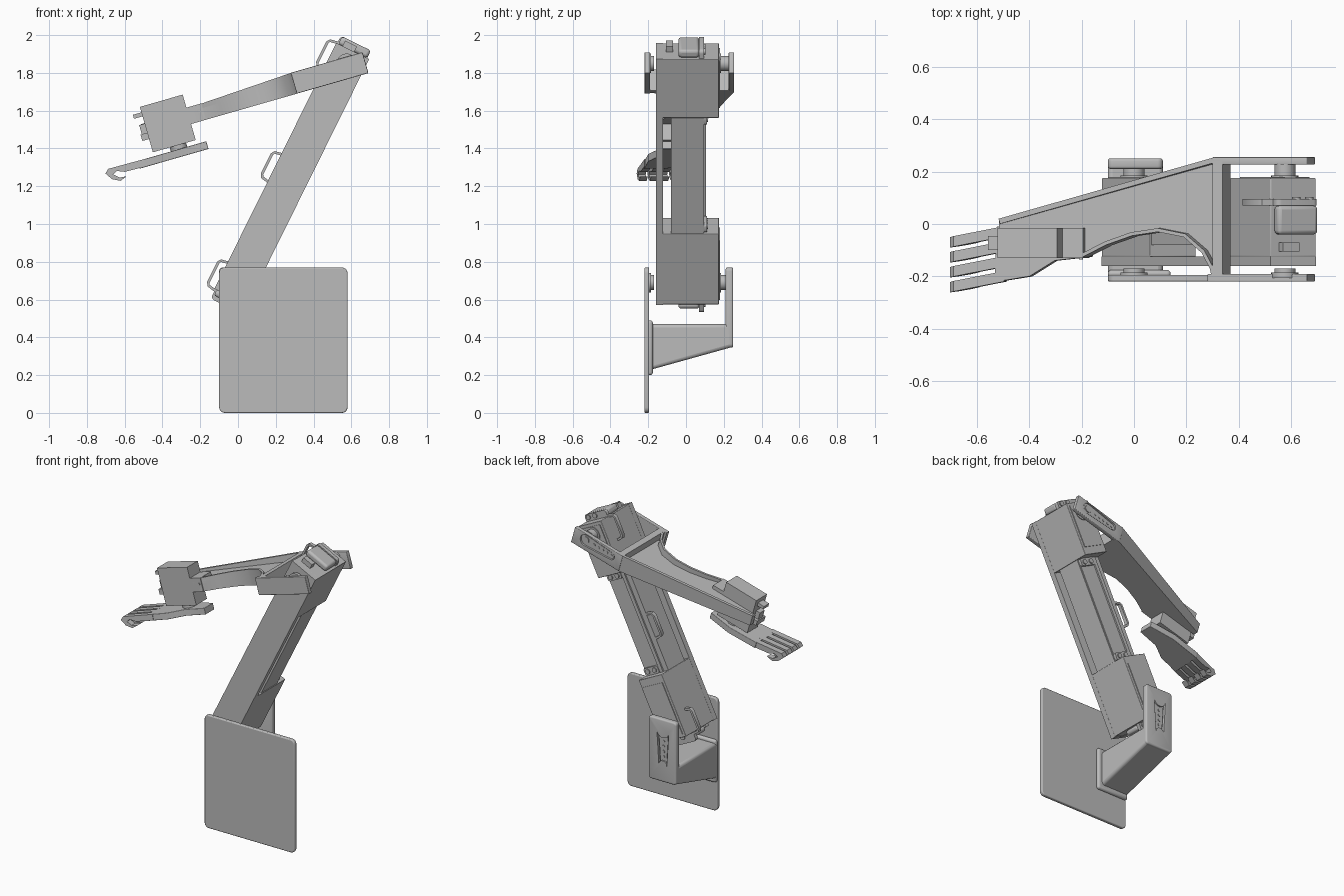
import bpy, bmesh, math
from mathutils import Matrix, Vector

cube = bpy.data.objects.get("Cube")
if cube:
    bpy.data.objects.remove(cube)

grey = bpy.data.materials.new("plain_grey")
grey.use_nodes = True
grey.diffuse_color = (0.5, 0.5, 0.5, 1)
grey.node_tree.nodes["Principled BSDF"].inputs["Base Color"].default_value = (0.5, 0.5, 0.5, 1)
parts = []


def frame(x, z, along, up):
    """Local x runs along the part, y stays world y, z is the part's up side."""
    return Matrix(((along[0], 0, up[0], x), (0, 1, 0, 0), (along[1], 0, up[1], z), (0, 0, 0, 1)))


BASE = Matrix.Identity(4)
ARM = frame(0, 0.69, (0.444, 0.896), (-0.896, 0.444))
FORE = frame(0.58, 1.84, (-0.961, -0.276), (-0.276, 0.961))


def prism(name, pts, axis, lo, hi, fr=BASE, bevel=0, warp=None):
    """Extrude a 2D outline from lo to hi along one local axis."""
    place = {"x": lambda p, d: Vector((d, p[0], p[1])),
             "y": lambda p, d: Vector((p[0], d, p[1])),
             "z": lambda p, d: Vector((p[0], p[1], d))}[axis]
    bm = bmesh.new()
    ends = [[place(p, d) for p in pts] for d in (lo, hi)]
    if warp:
        ends = [[warp(v) for v in ring] for ring in ends]
    a, b = [[bm.verts.new(fr @ v) for v in ring] for ring in ends]
    bm.faces.new(a)
    bm.faces.new(b[::-1])
    for i in range(len(a)):
        j = (i + 1) % len(a)
        bm.faces.new((a[i], a[j], b[j], b[i]))
    bmesh.ops.recalc_face_normals(bm, faces=bm.faces)
    me = bpy.data.meshes.new(name)
    bm.to_mesh(me)
    bm.free()
    me.materials.append(grey)
    ob = bpy.data.objects.new(name, me)
    bpy.context.collection.objects.link(ob)
    if bevel:
        mod = ob.modifiers.new("bevel", "BEVEL")
        mod.width, mod.segments, mod.limit_method = bevel, 3, "ANGLE"
    parts.append(ob)
    return ob


def rect(x0, x1, z0, z1, r=0):
    """Rectangle outline, with rounded corners when r is set."""
    if not r:
        return [(x0, z0), (x1, z0), (x1, z1), (x0, z1)]
    out = []
    for k, (cx, cz) in enumerate(((x1 - r, z1 - r), (x0 + r, z1 - r), (x0 + r, z0 + r), (x1 - r, z0 + r))):
        for i in range(6):
            t = math.pi / 2 * (k + i / 5)
            out.append((cx + r * math.cos(t), cz + r * math.sin(t)))
    return out


def box(name, xs, ys, zs, fr=BASE, bevel=0, r=0):
    return prism(name, rect(*xs, *zs, r), "y", *ys, fr, bevel)


def disc(name, x, z, r, y0, y1, fr=BASE):
    pts = [(x + r * math.cos(i * math.tau / 24), z + r * math.sin(i * math.tau / 24)) for i in range(24)]
    return prism(name, pts, "y", y0, y1, fr)


def ribbon(path, width):
    """Outline of an open band running beside a path."""
    p = [Vector(q) for q in path]
    side = []
    for i, q in enumerate(p):
        d = (p[min(i + 1, len(p) - 1)] - p[max(i - 1, 0)]).normalized()
        side.append(q + Vector((-d.y, d.x)) * width)
    return [tuple(q) for q in p + side[::-1]]


def capsule(x0, r0, x1, r1, turn=0):
    """Tapered round-ended outline running along x, or down z when turned."""
    pts = []
    for x, r, s in ((x0, r0, 1), (x1, r1, -1)):
        for i in range(9):
            t = math.pi * (0.5 + i / 8)
            pts.append((x + s * r * math.cos(t), s * r * math.sin(t)))
    return [(z, x) for x, z in pts] if turn else pts


def carve(ob, cutter):
    """Cut a recess, bake it and drop the cutter."""
    cutter.hide_render = True
    mod = ob.modifiers.new("recess", "BOOLEAN")
    mod.operation, mod.object, mod.solver = "DIFFERENCE", cutter, "EXACT"
    ev = ob.evaluated_get(bpy.context.evaluated_depsgraph_get())
    me = bpy.data.meshes.new_from_object(ev)
    ob.modifiers.clear()
    ob.data = me
    parts.remove(cutter)
    bpy.data.objects.remove(cutter)


# Base: broad mounting plate, sloping arm and rear post
box("mounting_plate", (-0.1, 0.58), (-0.22, -0.195), (0, 0.77), bevel=0.006, r=0.03)
prism("base_arm", [(-0.2, 0.225), (-0.2, 0.47), (0.24, 0.47), (0.25, 0.35)], "x", -0.1, 0.11, bevel=0.018)
box("base_arm_flare", (-0.1, 0.14), (-0.205, -0.175), (0.2, 0.49), bevel=0.014)
post = box("rear_post", (-0.1, 0.11), (0.21, 0.25), (0.345, 0.77), bevel=0.01, r=0.02)
carve(post, prism("post_cutter", capsule(0.69, 0.045, 0.46, 0.03, 1), "y", 0.232, 0.3))
prism("post_horn", capsule(0.69, 0.037, 0.465, 0.022, 1), "y", 0.225, 0.241)
disc("post_horn_bolt", 0, 0.69, 0.025, 0.235, 0.248)
for i in range(5):
    disc("post_horn_screw", 0, 0.62 - i * 0.035, 0.009, 0.235, 0.245)

# Upper arm: long side plate, beam and a servo at each end
box("arm_side_plate", (-0.085, 1.368), (-0.16, -0.123), (-0.097, 0.097), ARM)
box("arm_beam", (0.3, 1.05), (-0.08, 0.09), (-0.092, 0.092), ARM)
box("arm_beam_rail", (0.3, 1.05), (0.085, 0.105), (0.03, 0.055), ARM)
box("arm_rear_strip", (-0.14, 1.413), (0.07, 0.095), (-0.085, 0.092), ARM, r=0.02)
for label, mid, d, start, stop in (("lower", 0, 1, -0.082, 0.335), ("upper", 1.295, -1, -0.072, 0.275)):
    def span(a, b):
        return tuple(sorted((mid + d * a, mid + d * b)))
    box(label + "_servo", span(start, stop), (-0.125, 0.175), (-0.097, 0.097), ARM, bevel=0.004)
    box(label + "_servo_lid", span(start + 0.02, stop - 0.05), (0.17, 0.18), (-0.08, 0.08), ARM)
    box(label + "_end_block", span(-0.118, start), (-0.04, 0.07), (-0.085, 0.085), ARM, bevel=0.015)
    box(label + "_end_clip", span(-0.105, start), (-0.105, -0.07), (-0.01, 0.06), ARM)
    box(label + "_inner_lug", span(stop, stop + 0.05), (0.075, 0.11), (-0.085, 0.03), ARM, r=0.015)
    for z in (-0.055, 0):
        disc(label + "_lug_screw", mid + d * (stop + 0.026), z, 0.016, 0.1, 0.117, ARM)
        disc(label + "_end_screw", mid - d * 0.098, z, 0.016, 0.09, 0.103, ARM)
    for s in (1, -1):
        disc(label + "_shaft_collar", mid, 0, 0.052, *sorted((s * 0.185 - 0.02, s * 0.185)), ARM)
        disc(label + "_shaft", mid, 0, 0.04, *sorted((s * 0.17, s * 0.228 if s > 0 else -0.2)), ARM)

# Three cable loops on the upper edge of the arm
for u in (-0.1, 0.54, 1.2):
    loop = [(u, 0.085), (u + 0.01, 0.135), (u + 0.03, 0.148), (u + 0.15, 0.148), (u + 0.17, 0.135), (u + 0.18, 0.085)]
    prism("cable_loop", ribbon(loop, -0.014), "y", 0.07, 0.095, ARM)


# Forearm: fork, cross wall, floor and raised rims that get lower to the tip
def lower_tip(v):
    if v.z > 0.03:
        v.z -= 0.03 * max(0, (v.x - 0.28) / 0.6)
    return v


arc = [(0.81, -0.13), (0.708, -0.08), (0.604, -0.045), (0.5, -0.03), (0.395, -0.05),
       (0.323, -0.11), (0.29, -0.17), (0.28, -0.215)]
slant = [(0.27, 0.255), (1.14, 0.02)]
fork = box("fork_rear", (-0.095, 0.28), (0.226, 0.255), (-0.07, 0.045), FORE, bevel=0.004)
carve(fork, prism("fork_cutter", capsule(0, 0.04, 0.2, 0.026), "y", 0.243, 0.3, FORE))
prism("fork_horn", capsule(0, 0.033, 0.2, 0.02), "y", 0.24, 0.249, FORE)
disc("fork_horn_bolt", 0, 0, 0.024, 0.24, 0.254, FORE)
for i in range(5):
    disc("fork_horn_screw", 0.065 + i * 0.033, 0, 0.009, 0.24, 0.252, FORE)
box("fork_front", (-0.095, 0.3), (-0.22, -0.19), (-0.07, 0.045), FORE, bevel=0.004)
box("fork_cross_wall", (0.24, 0.28), (-0.2, 0.24), (-0.07, 0.045), FORE)
floor = [(0.25, 0.25)] + slant[1:] + [(1.14, -0.015), (0.88, -0.015), (0.88, -0.13)] + arc + [(0.25, -0.215)]
prism("forearm_floor", floor, "z", -0.07, -0.005, FORE)
prism("slanted_rim", ribbon(slant, -0.02), "z", -0.07, 0.045, FORE, warp=lower_tip)
prism("curved_rim", ribbon(arc, -0.014), "z", -0.07, 0.045, FORE, warp=lower_tip)
box("wrist_pad", (0.8, 0.885), (-0.13, -0.015), (-0.07, 0.02), FORE)
disc("wrist_screw", 0.82, -0.02, 0.008, -0.135, -0.128, FORE)

# Wrist servo with connector tabs and turning neck
box("wrist_servo", (0.882, 1.118), (-0.13, -0.015), (-0.158, 0.092), FORE)
box("wrist_tab_upper", (1.11, 1.165), (-0.1, -0.045), (0.04, 0.062), FORE)
box("wrist_tab_lower", (1.11, 1.155), (-0.12, -0.03), (-0.085, -0.05), FORE)
box("wrist_connector", (1.11, 1.148), (-0.1, -0.05), (-0.05, 0), FORE)
neck = [(0.98 + 0.045 * math.cos(i * math.tau / 24), -0.075 + 0.045 * math.sin(i * math.tau / 24)) for i in range(24)]
prism("wrist_neck", neck, "z", -0.185, -0.15, FORE)

# Hand: palm and four hooked fingers, turned slightly outward
palm = [(0.83, -0.03), (0.83, -0.125), (0.97, -0.14), (1.07, -0.2), (1.21, -0.222), (1.2, -0.01), (1.0, 0)]
prism("palm", palm, "z", -0.222, -0.18, FORE, bevel=0.003)
hook = [(1.17, -0.18), (1.37, -0.177), (1.39, -0.197), (1.365, -0.235), (1.325, -0.256), (1.285, -0.242),
        (1.325, -0.238), (1.352, -0.212), (1.33, -0.2), (1.29, -0.216), (1.17, -0.22)]


def splay(v):
    v.y -= 0.19 * (v.x - 1.19)
    return v


for i in range(4):
    y = -0.032 - i * 0.057
    prism("finger", hook, "y", y - 0.02, y + 0.02, FORE, warp=splay)

# Smooth round surfaces, keep hard edges
bpy.ops.object.select_all(action="DESELECT")
for ob in parts:
    ob.select_set(True)
bpy.context.view_layer.objects.active = parts[0]
bpy.ops.object.shade_smooth_by_angle(angle=math.radians(35))
